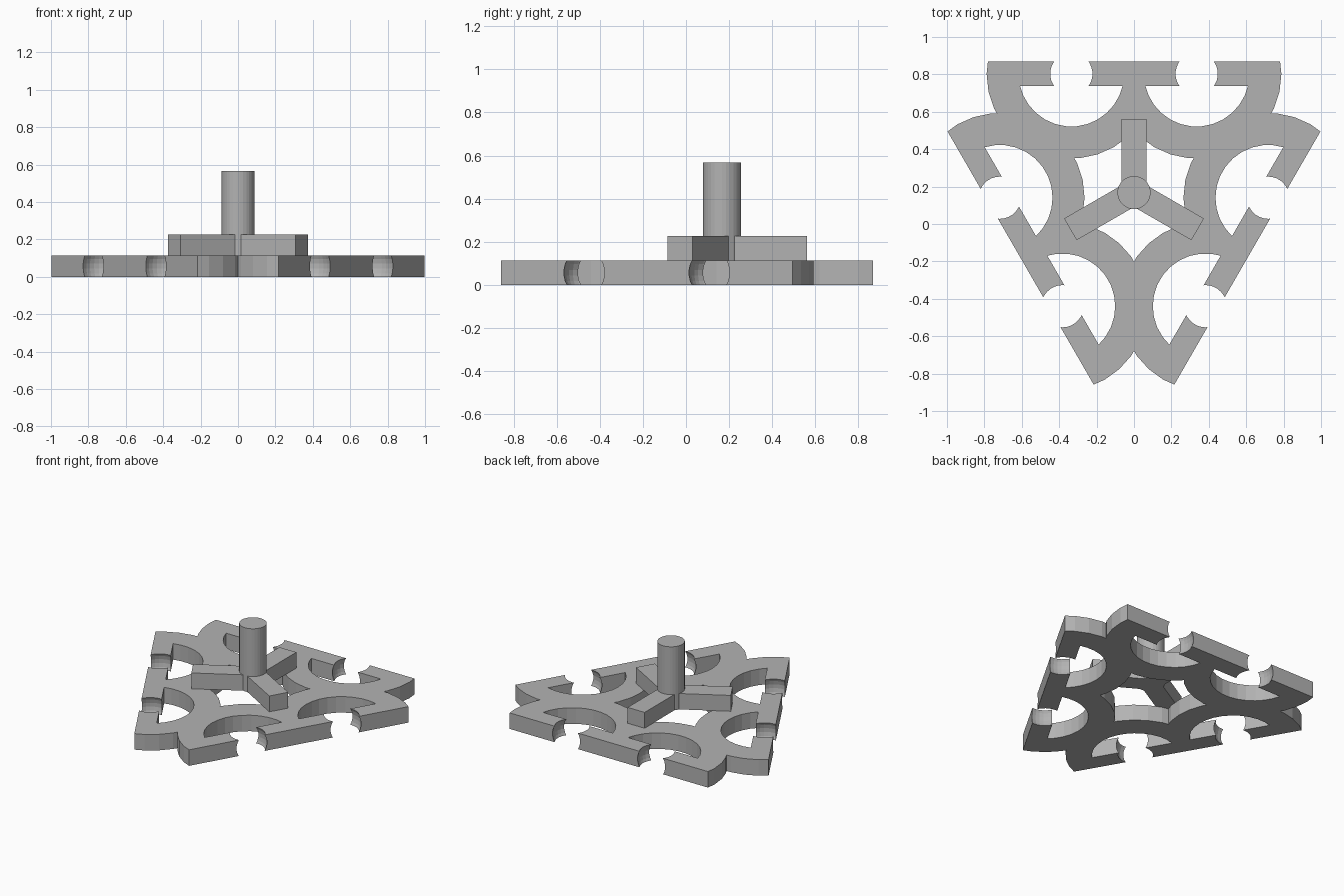
import bpy, bmesh, math
from mathutils import Matrix, Vector

if "Cube" in bpy.data.objects:
    bpy.data.objects.remove(bpy.data.objects["Cube"])

CY = 0.168                      # y of the three-fold axis
T, ARM_TOP, POST_TOP = 0.114, 0.227, 0.567
EDGE, BAR_IN = 0.70, 0.57       # outer and inner face of the edge bars
RX, RY = 0.335, 0.635           # ring centre, in the frame of one edge
R_OUT, R_IN, R_BALL = 0.453, 0.282, 0.127
SEG = 30

grey = bpy.data.materials.new("plain grey")
grey.diffuse_color = (0.45, 0.45, 0.45, 1)
grey.use_nodes = True
grey.node_tree.nodes["Principled BSDF"].inputs["Base Color"].default_value = grey.diffuse_color


def add(name, bm):
    bmesh.ops.recalc_face_normals(bm, faces=bm.faces[:])
    me = bpy.data.meshes.new(name)
    bm.to_mesh(me)
    bm.free()
    ob = bpy.data.objects.new(name, me)
    bpy.context.collection.objects.link(ob)
    me.materials.append(grey)
    return ob


def spin(p, k):
    """Turn a point of the top edge's frame onto edge k."""
    return Matrix.Rotation(k * math.tau / 3, 3, 'Z') @ Vector((p[0], p[1], 0)) + Vector((0, CY, 0))


def prism(name, pts, z0, z1):
    bm = bmesh.new()
    f = bm.faces.new([bm.verts.new((p[0], p[1], z0)) for p in pts])
    ext = bmesh.ops.extrude_face_region(bm, geom=[f])
    bmesh.ops.translate(bm, vec=(0, 0, z1 - z0),
                        verts=[v for v in ext['geom'] if isinstance(v, bmesh.types.BMVert)])
    return add(name, bm)


def circle(x, y, r):
    return [(x + r * math.cos(i * math.tau / SEG), y + r * math.sin(i * math.tau / SEG))
            for i in range(SEG)]


def boolean(ob, cutter, op):
    m = ob.modifiers.new("cut", 'BOOLEAN')
    m.operation, m.solver, m.object = op, 'EXACT', cutter
    bpy.context.view_layer.objects.active = ob
    bpy.ops.object.modifier_apply(modifier=m.name)
    bpy.data.objects.remove(cutter)


spots = [(k, s) for k in range(3) for s in (-1, 1)]

# Plate: six overlapping discs trimmed by a triangle
discs = None
for i, (k, s) in enumerate(spots):
    d = prism("disc", [spin(p, k) for p in circle(s * RX, RY, R_OUT)], -0.1 - i * 0.01, 0.3 + i * 0.01)
    if discs is None:
        discs = d
    else:
        boolean(discs, d, 'UNION')
plate = prism("lattice_plate", [spin((EDGE * math.sqrt(3), EDGE), k) for k in range(3)], 0, T)
boolean(plate, discs, 'INTERSECT')

# D-shaped windows, and ball sockets that break the edge bars
for k, s in spots:
    drop = RY - BAR_IN
    half = math.sqrt(R_IN ** 2 - drop ** 2)
    low = [p for p in circle(s * RX, RY, R_IN) if p[1] < BAR_IN - 0.005]
    low = [(s * RX - half, BAR_IN)] + low + [(s * RX + half, BAR_IN)]
    boolean(plate, prism("window", [spin(p, k) for p in low], -0.1, 0.3), 'DIFFERENCE')
    bm = bmesh.new()
    c = spin((s * RX, RY), k)
    bmesh.ops.create_uvsphere(bm, u_segments=SEG, v_segments=15, radius=R_BALL,
                              matrix=Matrix.Translation((c.x, c.y, T / 2))
                              @ Matrix.Rotation(k * math.tau / 3, 4, 'Z'))
    boolean(plate, add("socket", bm), 'DIFFERENCE')

# Three-armed spider on the plate
W, L = 0.067, 0.393
star = []
for k in range(3):
    star += [spin((W, L), k), spin((-W, L), k), spin((-W, W / math.sqrt(3)), k)]
prism("spider_arms", star, T, ARM_TOP)

# Central post
prism("post", circle(0, CY, 0.0885), T, POST_TOP)
